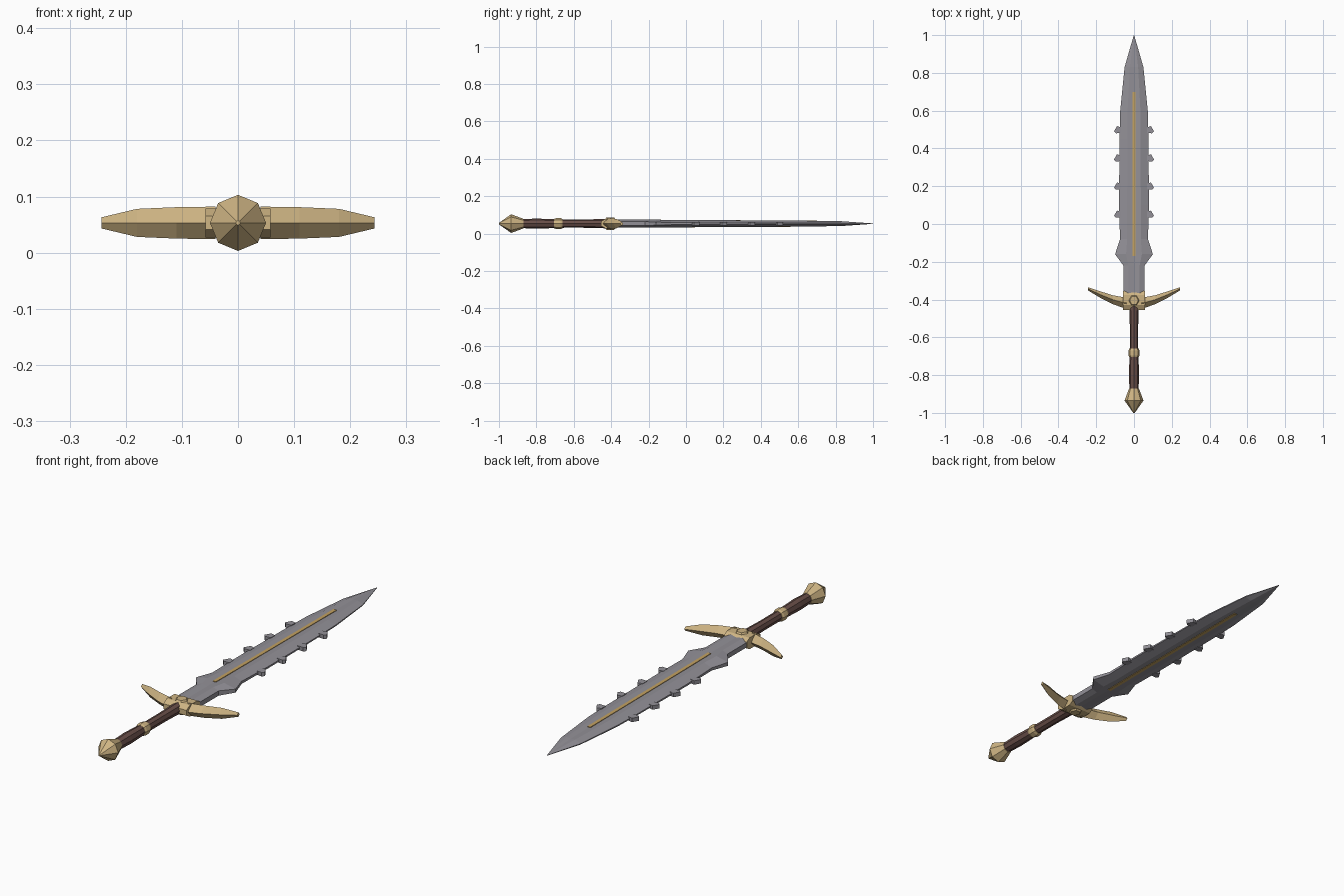
import bpy, bmesh, math

cube = bpy.data.objects.get("Cube")
if cube:
    bpy.data.objects.remove(cube, do_unlink=True)

MID = 0.053  # height of the sword's central plane


def material(name, rgb):
    m = bpy.data.materials.new(name)
    m.use_nodes = True
    m.diffuse_color = (*rgb, 1)
    m.node_tree.nodes["Principled BSDF"].inputs["Base Color"].default_value = (*rgb, 1)
    return m


brass = material("pale brass", (0.62, 0.46, 0.23))
gold = material("inlay gold", (0.55, 0.36, 0.12))
steel = material("grey steel", (0.29, 0.28, 0.31))
leather = material("brown leather", (0.14, 0.077, 0.066))


def loft(name, sections, mat):
    """Skin a list of equal-length closed sections and cap both ends."""
    bm = bmesh.new()
    rows = [[bm.verts.new((x, y, z + MID)) for x, y, z in s] for s in sections]
    n = len(rows[0])
    for a, b in zip(rows, rows[1:]):
        for i in range(n):
            j = (i + 1) % n
            bm.faces.new((a[i], a[j], b[j], b[i]))
    bm.faces.new(rows[0])
    bm.faces.new(rows[-1])
    bmesh.ops.remove_doubles(bm, verts=bm.verts, dist=0.0002)
    bmesh.ops.recalc_face_normals(bm, faces=bm.faces)
    mesh = bpy.data.meshes.new(name)
    bm.to_mesh(mesh)
    bm.free()
    mesh.materials.append(mat)
    obj = bpy.data.objects.new(name, mesh)
    bpy.context.collection.objects.link(obj)
    return obj


def turned(name, profile, mat, sides=8):
    """Faceted part turned about the sword's long axis; profile is (y, radius)."""
    angles = [math.tau * i / sides for i in range(sides)]
    return loft(name, [[(r * math.cos(a), y, r * math.sin(a)) for a in angles]
                       for y, r in profile], mat)


def prism(name, outline, low, high, mat):
    return loft(name, [[(x, y, z) for x, y in outline] for z in (low, high)], mat)


# Pommel, grip and grip ring
turned("pommel", [(-1.0, 0.004), (-0.935, 0.05), (-0.87, 0.026)], brass)
turned("grip", [(-0.875, 0.024), (-0.8, 0.027), (-0.71, 0.024), (-0.65, 0.022),
                (-0.55, 0.022), (-0.43, 0.025)], leather)
turned("grip_ring", [(-0.705, 0.025), (-0.695, 0.029), (-0.67, 0.029), (-0.66, 0.025)], brass)

# Guard block: chamfered profile running across the sword
block = [(-0.455, -0.012), (-0.43, -0.026), (-0.375, -0.026), (-0.355, -0.014),
         (-0.355, 0.014), (-0.375, 0.026), (-0.43, 0.026), (-0.455, 0.012)]
loft("guard_block", [[(x, y, z) for y, z in block] for x in (-0.058, 0.058)], brass)

# Raised stud on both faces of the guard
for side, label in ((1, "top"), (-1, "bottom")):
    loft("guard_stud_" + label,
         [[(dx * s, -0.405 + dy * s, side * z) for dx, dy in
           ((-0.032, 0), (-0.016, -0.03), (0.016, -0.03), (0.032, 0), (0.016, 0.03), (-0.016, 0.03))]
          for s, z in ((1, 0.02), (0.7, 0.033))], brass)

# Swept guard arms with diamond sections: x, front y, back y, half height
arm = [(0.04, -0.45, -0.39, 0.029), (0.11, -0.425, -0.378, 0.028),
       (0.18, -0.39, -0.356, 0.025), (0.243, -0.352, -0.335, 0.010)]
for side, label in ((1, "left"), (-1, "right")):
    loft("guard_arm_" + label,
         [[(side * x, f, 0), (side * x, (f + b) / 2, h), (side * x, b, 0), (side * x, (f + b) / 2, -h)]
          for x, f, b, h in arm], brass)

# Blade: y, half width, ridge offset, half thickness, edge half thickness
blade = [(-0.38, 0.056, 0.03, 0.021, 0.011), (-0.22, 0.056, 0.03, 0.021, 0.011),
         (-0.16, 0.1, 0.042, 0.021, 0.008), (-0.08, 0.074, 0.036, 0.02, 0.006),
         (0.1, 0.079, 0.036, 0.019, 0.004), (0.45, 0.077, 0.035, 0.017, 0.003),
         (0.6, 0.073, 0.034, 0.016, 0.003), (0.83, 0.05, 0.022, 0.013, 0.002),
         (1.0, 0.001, 0.0005, 0.001, 0.0005)]
loft("blade", [[(-w, y, -e), (-r, y, -t), (0, y, -t * 0.85), (r, y, -t), (w, y, -e),
                (w, y, e), (r, y, t), (0, y, t * 0.85), (-r, y, t), (-w, y, e)]
               for y, w, r, t, e in blade], steel)

# Thin gold inlay on both faces, following the blade's taper
for side, label in ((1, "top"), (-1, "bottom")):
    loft("inlay_" + label,
         [[(-0.008, y, side * (h - 0.006)), (0.008, y, side * (h - 0.006)),
           (0.008, y, side * h), (-0.008, y, side * h)]
          for y, h in ((-0.17, 0.021), (0.1, 0.019), (0.7, 0.016))], gold)

# Barbs along both cutting edges
barb = [(0.068, 0.0), (0.096, -0.002), (0.106, 0.008), (0.09, 0.036), (0.068, 0.03)]
for side, label in ((1, "left"), (-1, "right")):
    for i in range(4):
        prism(f"barb_{label}_{i + 1}",
              [(side * x, 0.035 + 0.149 * i + y) for x, y in barb], -0.009, 0.009, steel)
